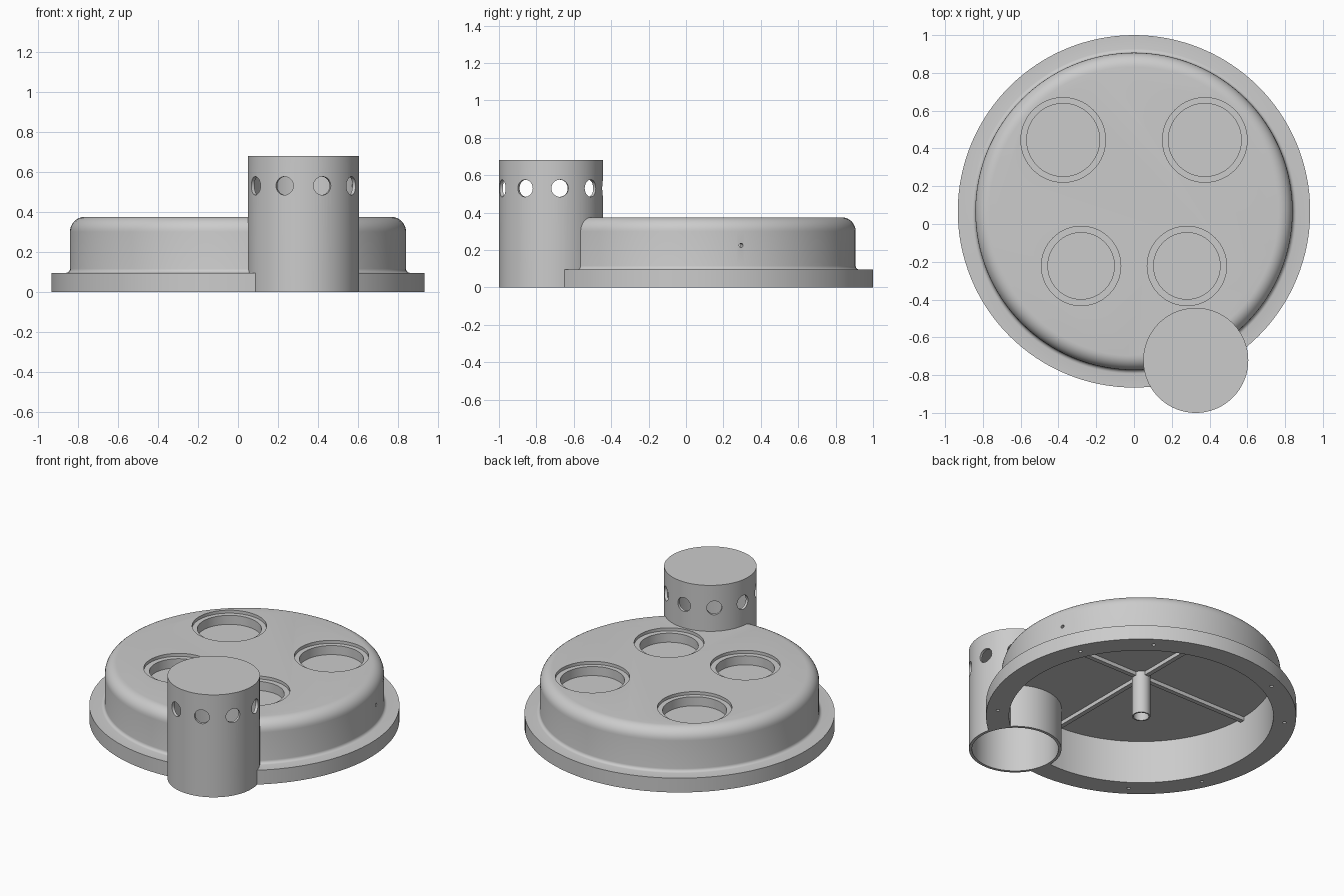
import bpy, bmesh, math
from mathutils import Matrix, Vector

if "Cube" in bpy.data.objects:
    bpy.data.objects.remove(bpy.data.objects["Cube"])

CY = 0.067                    # centre of the round housing on y
TX, TY, TR = 0.327, -0.722, 0.278   # tower centre and radius
CEIL = 0.285                  # underside of the housing roof

grey = bpy.data.materials.new("plain grey")
grey.diffuse_color = (0.6, 0.6, 0.6, 1)
grey.use_nodes = True
grey.node_tree.nodes["Principled BSDF"].inputs["Base Color"].default_value = grey.diffuse_color


def finish(bm, name):
    bmesh.ops.recalc_face_normals(bm, faces=bm.faces)
    me = bpy.data.meshes.new(name)
    bm.to_mesh(me)
    bm.free()
    me.materials.append(grey)
    ob = bpy.data.objects.new(name, me)
    bpy.context.collection.objects.link(ob)
    return ob


def lathe(name, profile, x, y, n=128):
    """Closed solid of revolution; the profile runs from axis to axis."""
    bm = bmesh.new()
    rings = []
    for r, z in profile:
        if r == 0:
            rings.append([bm.verts.new((x, y, z))])
        else:
            rings.append([bm.verts.new((x + r * math.cos(2 * math.pi * i / n),
                                        y + r * math.sin(2 * math.pi * i / n), z)) for i in range(n)])
    for a, b in zip(rings, rings[1:]):
        if len(a) == 1:
            bm.faces.new(b)
        elif len(b) == 1:
            bm.faces.new(a)
        else:
            for i in range(n):
                j = (i + 1) % n
                bm.faces.new((a[i], a[j], b[j], b[i]))
    for v in [v for v in bm.verts if not v.link_faces]:
        bm.verts.remove(v)
    return finish(bm, name)


def cyl(name, x, y, r, z0, z1, n=64):
    return lathe(name, [(0, z0), (r, z0), (r, z1), (0, z1)], x, y, n)


def radial_pins(name, x, y, z, r, start, end, angles, n=32):
    """Horizontal round pins pointing outward from a vertical axis."""
    bm = bmesh.new()
    for a in angles:
        d = Vector((math.cos(a), math.sin(a), 0))
        m = Matrix.Translation(Vector((x, y, z)) + d * (start + end) / 2) @ d.to_track_quat('Z', 'Y').to_matrix().to_4x4()
        bmesh.ops.create_cone(bm, cap_ends=True, segments=n, radius1=r, radius2=r,
                              depth=end - start, matrix=m)
    return finish(bm, name)


def combine(ob, tool, op='DIFFERENCE'):
    tool.hide_render = True
    mod = ob.modifiers.new("combine", 'BOOLEAN')
    mod.operation, mod.solver, mod.object = op, 'EXACT', tool
    bpy.context.view_layer.objects.active = ob
    bpy.ops.object.modifier_apply(modifier=mod.name)
    bpy.data.objects.remove(tool, do_unlink=True)


def smooth(ob):
    bpy.ops.object.select_all(action='DESELECT')
    ob.select_set(True)
    bpy.context.view_layer.objects.active = ob
    bpy.ops.object.shade_smooth_by_angle(angle=math.radians(30))


# Housing: flange, small foot fillet, wall and rounded shoulder
q = math.pi / 2
foot = [(0.86 - 0.02 * math.sin(q * i / 4), 0.115 - 0.02 * math.cos(q * i / 4)) for i in range(5)]
shoulder = [(0.765 + 0.075 * math.cos(q * i / 8), 0.30 + 0.075 * math.sin(q * i / 8)) for i in range(9)]
housing = lathe("housing", [(0, 0), (0.933, 0), (0.933, 0.095)] + foot + shoulder + [(0, 0.375)], 0, CY)
combine(housing, cyl("cavity", 0, CY, 0.795, -0.1, CEIL, 128))

# Stepped round pockets in the roof
for px, py, r_out, r_in in ((0.375, 0.445, 0.224, 0.193), (0.28, -0.222, 0.21, 0.176)):
    for s in (-1, 1):
        pocket = [(0, 0.295), (r_in, 0.295), (r_in, 0.355), (r_out, 0.355), (r_out, 0.5), (0, 0.5)]
        combine(housing, lathe("pocket", pocket, s * px, py, 64))

# Screw holes under the flange and one small hole through the side wall
for deg in (25, 55, 115, 145, 205, 235, 325):
    a = math.radians(deg)
    combine(housing, cyl("screw_hole", 0.865 * math.cos(a), CY + 0.865 * math.sin(a), 0.011, -0.05, 0.06, 16))
combine(housing, radial_pins("side_hole", 0, CY, 0.225, 0.011, 0.7, 0.95, [math.radians(15.7)], 16))

# Hollow tower joined to the housing, with a ring of nine vents
combine(housing, cyl("tower", TX, TY, TR, 0, 0.68, 96), 'UNION')
combine(housing, cyl("tower_bore", TX, TY, TR - 0.018, -0.1, 0.66, 96))
vents = [math.radians(-90 + 20 + 40 * i) for i in range(9)]
combine(housing, radial_pins("vents", TX, TY, 0.53, 0.046, 0.2, 0.35, vents))
smooth(housing)

# Hollow centre post below the roof
post = cyl("centre_post", 0, CY, 0.055, 0, CEIL + 0.005, 48)
combine(post, cyl("post_bore", 0, CY, 0.046, -0.1, CEIL - 0.01, 48))
smooth(post)

# Cross ribs under the roof; the front one stops at the tower
for name, dx, dy, start, end in (("rib_right", 1, 0, 0.05, 0.80), ("rib_left", -1, 0, 0.05, 0.80),
                                 ("rib_back", 0, 1, 0.05, 0.80), ("rib_front", 0, -1, 0.05, 0.80)):
    bm = bmesh.new()
    mid, length = (start + end) / 2, end - start
    size = (length if dx else 0.03, length if dy else 0.03, 0.03)
    bmesh.ops.create_cube(bm, size=1, matrix=Matrix.Translation((dx * mid, CY + dy * mid, CEIL - 0.01))
                          @ Matrix.Diagonal((*size, 1)))
    finish(bm, name)
